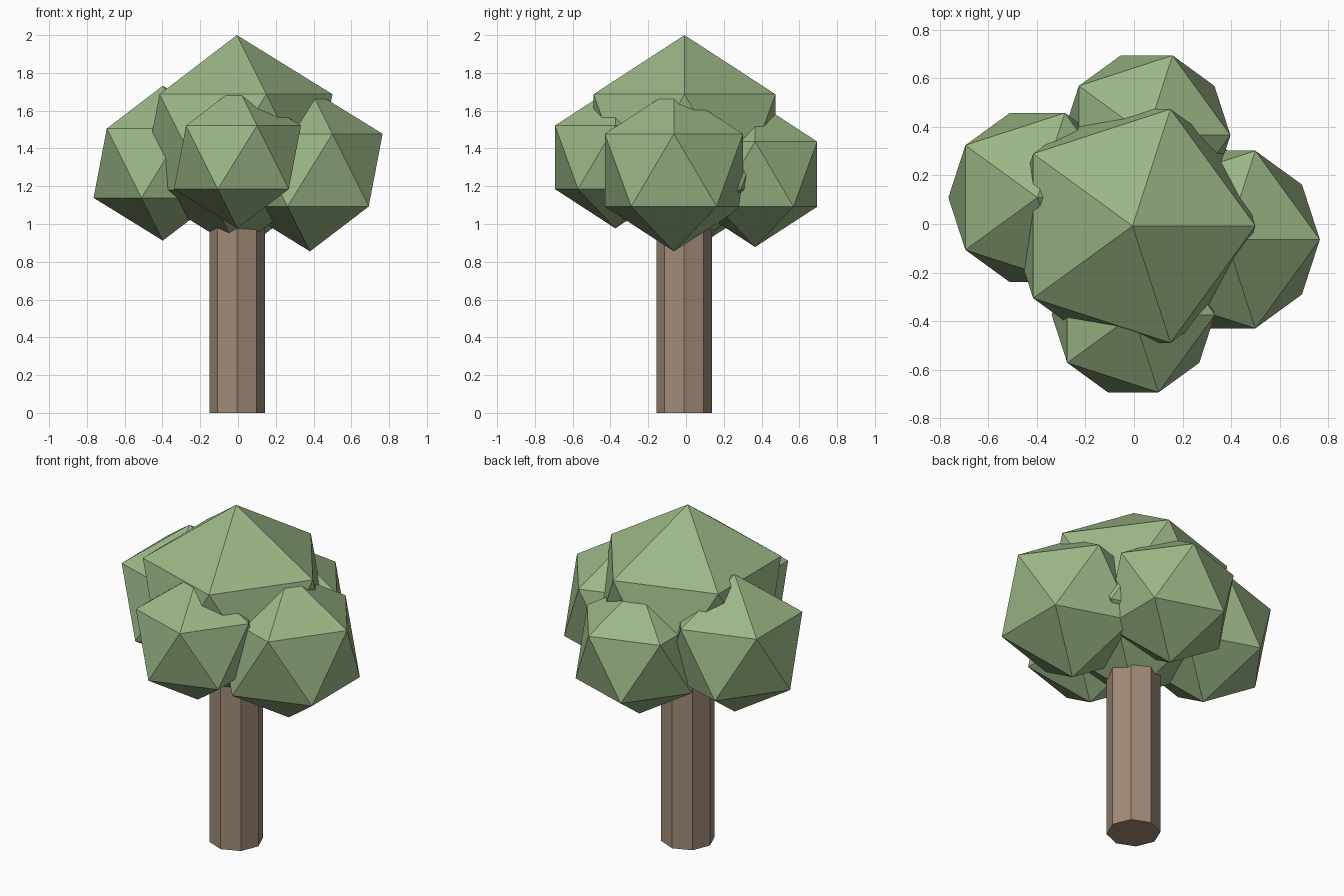
import bpy

if "Cube" in bpy.data.objects:
    bpy.data.objects.remove(bpy.data.objects["Cube"])


def make_material(name, color):
    mat = bpy.data.materials.new(name)
    mat.diffuse_color = color
    mat.use_nodes = True
    mat.node_tree.nodes["Principled BSDF"].inputs["Base Color"].default_value = mat.diffuse_color
    return mat


leaf_green = make_material("leaf_green", (0.33, 0.47, 0.24, 1))
bark_brown = make_material("bark_brown", (0.36, 0.26, 0.19, 1))


def finish(name, mat):
    obj = bpy.context.object
    obj.name = name
    obj.data.materials.append(mat)


# Trunk: eight-sided column running up into the foliage
TRUNK_HEIGHT = 1.04
bpy.ops.mesh.primitive_cylinder_add(
    vertices=8, radius=0.147, depth=TRUNK_HEIGHT,
    location=(-0.005, -0.01, TRUNK_HEIGHT / 2))
finish("trunk", bark_brown)

# Foliage: overlapping faceted clumps (name, centre, radius)
clumps = [
    ("foliage_top", (-0.006, -0.008, 1.434), 0.566),
    ("foliage_right", (0.381, -0.064, 1.285), 0.430),
    ("foliage_left", (-0.398, 0.109, 1.322), 0.410),
    ("foliage_front", (-0.003, -0.374, 1.353), 0.376),
    ("foliage_back", (0.052, 0.366, 1.264), 0.386),
]
for name, centre, radius in clumps:
    bpy.ops.mesh.primitive_ico_sphere_add(
        subdivisions=1, radius=radius, location=centre)
    finish(name, leaf_green)
